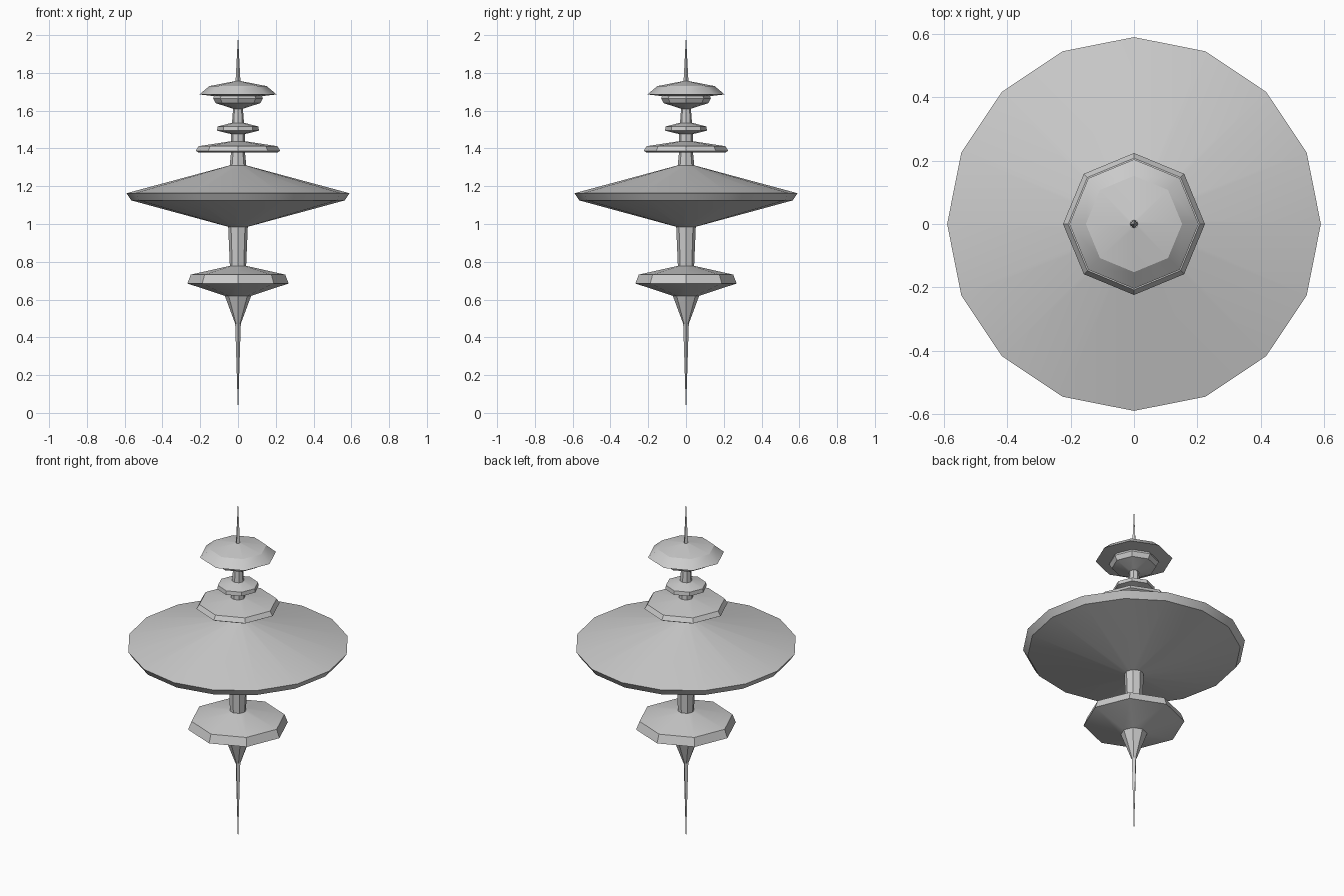
import bpy, bmesh
from math import pi, cos, sin, radians

if "Cube" in bpy.data.objects:
    bpy.data.objects.remove(bpy.data.objects["Cube"])


def lathe(name, profile, sides=8):
    """Revolve (radius, z) points around the z axis; radius 0 makes a tip."""
    bm = bmesh.new()
    rings = []
    for r, z in profile:
        n = 1 if r == 0 else sides
        rings.append([bm.verts.new((r * cos(2 * pi * i / sides),
                                    r * sin(2 * pi * i / sides), z)) for i in range(n)])
    for a, b in zip(rings, rings[1:]):
        for i in range(sides):
            j = (i + 1) % sides
            if len(a) == 1:
                bm.faces.new((a[0], b[j], b[i]))
            elif len(b) == 1:
                bm.faces.new((a[i], a[j], b[0]))
            else:
                bm.faces.new((a[i], a[j], b[j], b[i]))
    bmesh.ops.recalc_face_normals(bm, faces=bm.faces)
    mesh = bpy.data.meshes.new(name)
    bm.to_mesh(mesh)
    bm.free()
    ob = bpy.data.objects.new(name, mesh)
    bpy.context.collection.objects.link(ob)
    bpy.ops.object.select_all(action='DESELECT')
    ob.select_set(True)
    bpy.context.view_layer.objects.active = ob
    bpy.ops.object.shade_smooth_by_angle(angle=radians(30))
    return ob


# Bottom needle and the funnel it grows from
lathe("lower_spike", [(0, 0), (0.015, 0.475)], 4)
lathe("lower_funnel", [(0.014, 0.47), (0.07, 0.62)])

# Lower disc with its sloping rim
lathe("lower_disc", [(0.07, 0.62), (0.268, 0.685), (0.25, 0.732), (0.045, 0.778)])
lathe("lower_stem", [(0.043, 0.775), (0.052, 0.988)])

# Large central saucer
lathe("main_saucer", [(0.05, 0.985), (0.565, 1.125), (0.59, 1.163), (0.045, 1.31)], 16)
lathe("upper_stem", [(0.044, 1.308), (0.037, 1.378)])

# Flat ring plate and small disc above the saucer
lathe("ring_plate", [(0.037, 1.378), (0.207, 1.378), (0.224, 1.387), (0.208, 1.412), (0.038, 1.438)])
lathe("plate_stem", [(0.038, 1.436), (0.036, 1.48)])
lathe("small_disc", [(0.036, 1.476), (0.111, 1.494), (0.108, 1.516), (0.032, 1.536)])
lathe("neck", [(0.032, 1.534), (0.026, 1.612)])

# Top cup, cap and antenna
lathe("top_cup", [(0.026, 1.61), (0.118, 1.64), (0.132, 1.665), (0.128, 1.677)])
lathe("top_cap", [(0.128, 1.677), (0.204, 1.686), (0.152, 1.73), (0.012, 1.757)])
lathe("antenna", [(0.013, 1.755), (0, 2.0)], 4)
